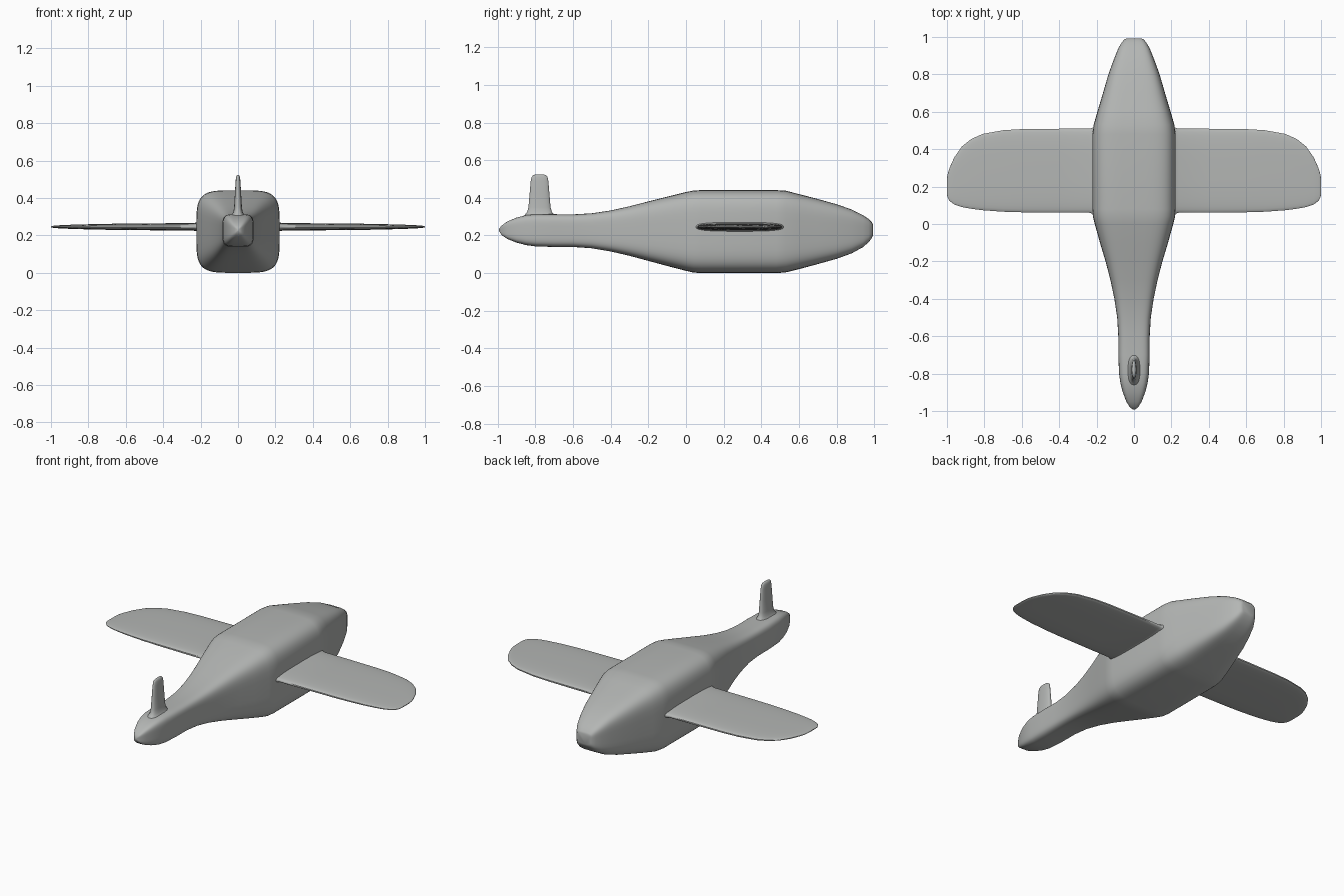
import bpy, bmesh
from math import sin, cos, pi, copysign

if "Cube" in bpy.data.objects:
    bpy.data.objects.remove(bpy.data.objects["Cube"])

grey = bpy.data.materials.new("mid_grey")
grey.diffuse_color = (.455, .468, .458, 1)
grey.use_nodes = True
grey.node_tree.nodes["Principled BSDF"].inputs["Base Color"].default_value = grey.diffuse_color


def loft(name, axis, stations, power, n=40, cap_start=True):
    """Skin superellipse rings; station = (position, a_min, a_max, b_min, b_max)."""
    bm = bmesh.new()
    rings = []
    for p, a0, a1, b0, b1 in stations:
        ring = []
        for i in range(n):
            t = 2 * pi * (i + 0.5) / n
            c, s = cos(t), sin(t)
            a = (a0 + a1) / 2 + (a1 - a0) / 2 * copysign(abs(c) ** (2 / power), c)
            b = (b0 + b1) / 2 + (b1 - b0) / 2 * copysign(abs(s) ** (2 / power), s)
            co = {'X': (p, a, b), 'Y': (a, p, b), 'Z': (a, b, p)}[axis]
            ring.append(bm.verts.new(co))
        rings.append(ring)
    for r, q in zip(rings, rings[1:]):
        for i in range(n):
            j = (i + 1) % n
            bm.faces.new((r[i], r[j], q[j], q[i]))
    bm.faces.new(rings[-1])
    if cap_start:
        bm.faces.new(rings[0])
    bmesh.ops.recalc_face_normals(bm, faces=bm.faces)
    # open roots: make sure the skin faces outward
    if not cap_start:
        k = 'XYZ'.index(axis)
        end = max(bm.faces, key=lambda f: f.calc_center_median()[k])
        if end.normal[k] < 0:
            bmesh.ops.reverse_faces(bm, faces=bm.faces)
    me = bpy.data.meshes.new(name)
    bm.to_mesh(me)
    bm.free()
    me.materials.append(grey)
    ob = bpy.data.objects.new(name, me)
    bpy.context.collection.objects.link(ob)
    bpy.ops.object.select_all(action='DESELECT')
    ob.select_set(True)
    bpy.context.view_layer.objects.active = ob
    bpy.ops.object.shade_smooth_by_angle(angle=0.9)
    return ob


# Fuselage: y, half width, bottom, top
body = [(-.992, .006, .222, .236), (-.98, .022, .203, .252), (-.95, .041, .182, .274),
        (-.9, .060, .162, .295), (-.85, .073, .149, .308), (-.8, .080, .142, .313),
        (-.7, .084, .139, .313), (-.6, .084, .139, .312), (-.5, .090, .132, .318),
        (-.4, .105, .115, .333), (-.3, .126, .092, .355), (-.2, .152, .065, .381),
        (-.1, .182, .038, .406), (0, .210, .012, .431), (.04, .220, .003, .439),
        (.08, .223, 0, .441), (.48, .223, 0, .441), (.53, .216, .004, .438),
        (.6, .196, .021, .420), (.7, .166, .048, .394), (.8, .137, .076, .366),
        (.88, .108, .105, .338), (.94, .084, .138, .308), (.97, .066, .164, .288),
        (.987, .052, .186, .27), (.992, .040, .198, .262)]
loft("fuselage", 'Y', [(y, -w, w, lo, hi) for y, w, lo, hi in body], 4.5, 56)

# Wings: x, trailing y, leading y, half thickness, with a small root flare
wing = [(.212, .05, .52, .028), (.225, .055, .514, .023), (.24, .06, .51, .02),
        (.4, .06, .51, .019), (.6, .062, .508, .0175), (.7, .065, .502, .016),
        (.81, .073, .482, .0135), (.87, .081, .455, .012), (.92, .09, .415, .010),
        (.96, .104, .358, .008), (.985, .122, .303, .006), (.995, .138, .272, .004),
        (1.0, .155, .245, .002)]
wings = loft("wings", 'X', [(x, a, b, .246 - h, .246 + h) for x, a, b, h in wing],
             3, 32, False)
mirror = wings.modifiers.new("mirror", 'MIRROR')
mirror.use_axis = (True, False, False)

# Tail fin: z, half thickness, half chord
fin = [(.306, .036, .082), (.314, .031, .075), (.325, .025, .066), (.35, .021, .059),
       (.42, .017, .053), (.49, .013, .047), (.51, .011, .043), (.52, .008, .034),
       (.524, .004, .022)]
loft("tail_fin", 'Z', [(z, -w, w, -.778 - c, -.778 + c) for z, w, c in fin],
     2.5, 28, False)
